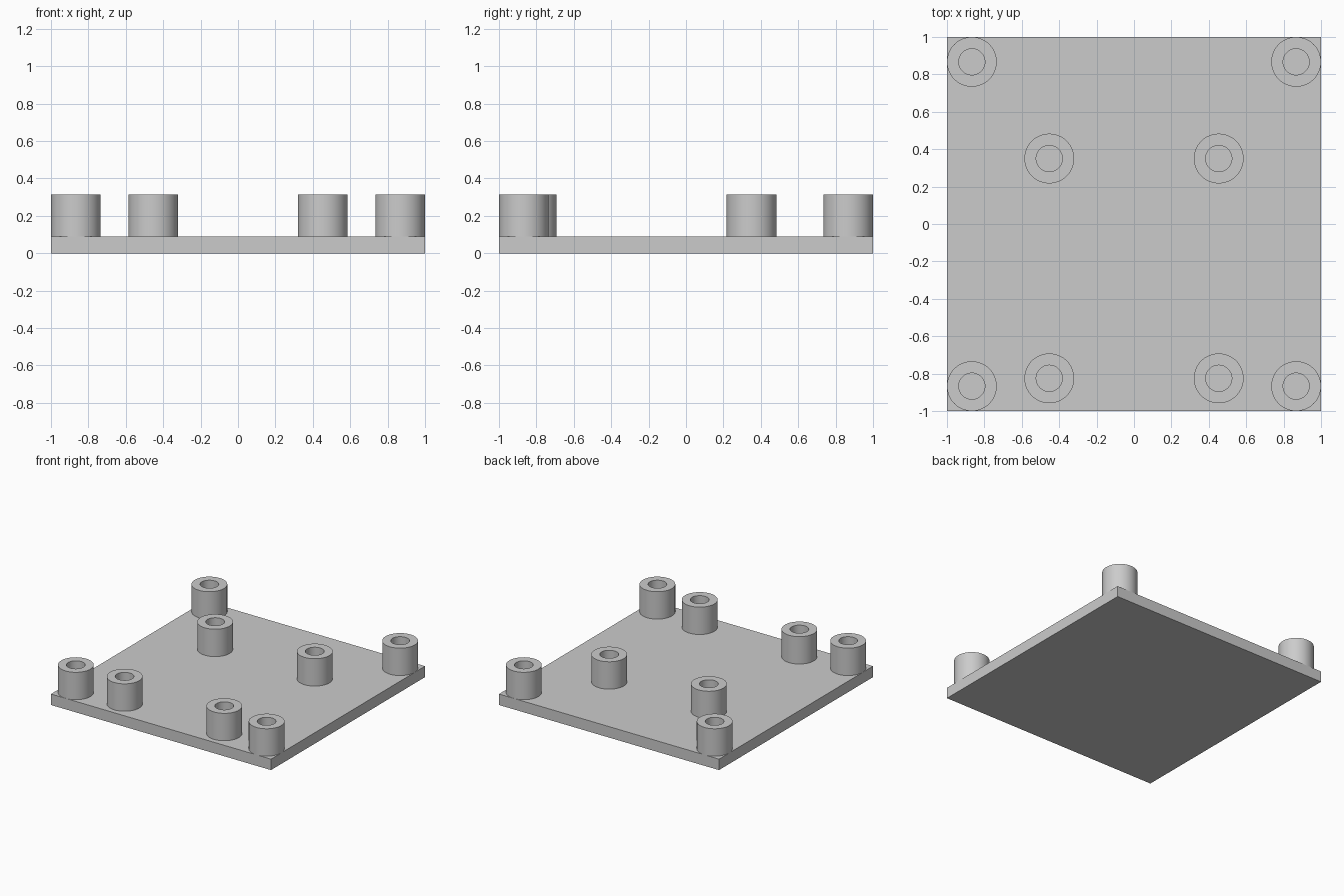
import bpy
import bmesh
import math

cube = bpy.data.objects.get("Cube")
if cube:
    bpy.data.objects.remove(cube, do_unlink=True)

PLATE_TOP = 0.09
POST_TOP = 0.315
OUTER, INNER = 0.133, 0.07
SIDES = 64

grey = bpy.data.materials.new("plain grey")
grey.use_nodes = True
colour = (0.6, 0.6, 0.6, 1)
grey.diffuse_color = colour
grey.node_tree.nodes["Principled BSDF"].inputs["Base Color"].default_value = colour


def add_object(name, bm):
    bmesh.ops.recalc_face_normals(bm, faces=bm.faces)
    mesh = bpy.data.meshes.new(name)
    bm.to_mesh(mesh)
    bm.free()
    mesh.materials.append(grey)
    obj = bpy.data.objects.new(name, mesh)
    bpy.context.collection.objects.link(obj)
    return obj


def add_post(name, x, y):
    """Hollow round post: a rectangular wall section spun about its axis."""
    bm = bmesh.new()
    section = [(INNER, PLATE_TOP), (OUTER, PLATE_TOP), (OUTER, POST_TOP), (INNER, POST_TOP)]
    verts = [bm.verts.new((r, 0, z)) for r, z in section]
    edges = [bm.edges.new((verts[i - 1], verts[i])) for i in range(len(verts))]
    bmesh.ops.spin(bm, geom=verts + edges, cent=(0, 0, 0), axis=(0, 0, 1),
                   angle=math.tau, steps=SIDES, use_merge=True)
    bmesh.ops.remove_doubles(bm, verts=bm.verts, dist=0.0001)
    post = add_object(name, bm)
    post.location = (x, y, 0)
    bpy.ops.object.select_all(action="DESELECT")
    post.select_set(True)
    bpy.context.view_layer.objects.active = post
    bpy.ops.object.shade_smooth_by_angle(angle=math.radians(30))


# Flat square base
bm = bmesh.new()
bmesh.ops.create_cube(bm, size=1)
bmesh.ops.scale(bm, vec=(2, 2, PLATE_TOP), verts=bm.verts)
bmesh.ops.translate(bm, vec=(0, 0, PLATE_TOP / 2), verts=bm.verts)
add_object("base_plate", bm)

# Four corner posts and four inner posts, mirrored left to right
layout = {
    "front_corner_post": (0.867, -0.867),
    "back_corner_post": (0.867, 0.867),
    "front_inner_post": (0.453, -0.825),
    "back_inner_post": (0.453, 0.35),
}
for name, (x, y) in layout.items():
    add_post("left_" + name, x, y)
    add_post("right_" + name, -x, y)
